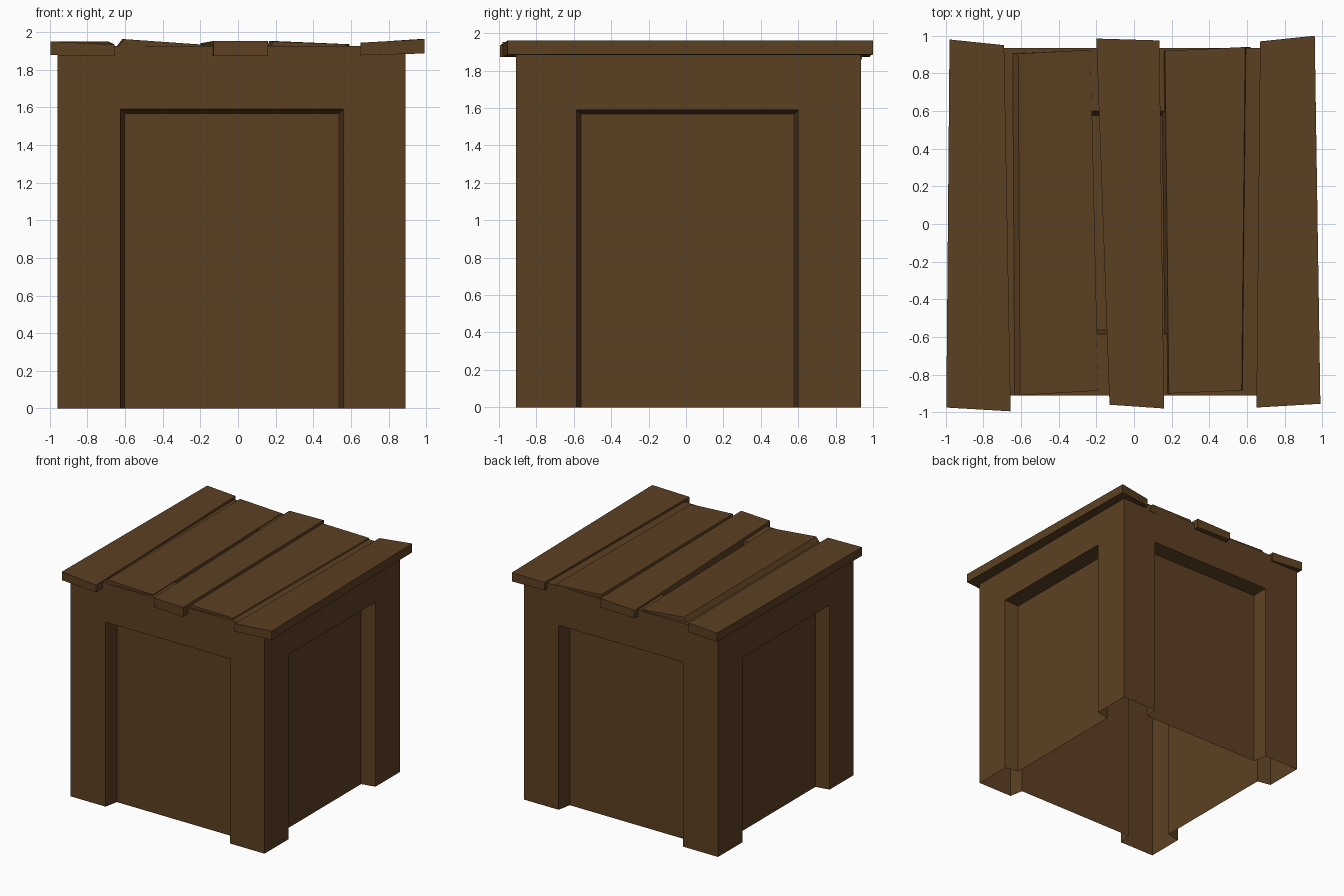
import bpy
import bmesh

if "Cube" in bpy.data.objects:
    bpy.data.objects.remove(bpy.data.objects["Cube"])

wood = bpy.data.materials.new("dark_brown_wood")
wood.diffuse_color = (0.107, 0.051, 0.016, 1)
wood.use_nodes = True
wood.node_tree.nodes["Principled BSDF"].inputs["Base Color"].default_value = wood.diffuse_color

X0, X1, Y0, Y1, H = -0.96, 0.89, -0.91, 0.935, 1.925   # body bounds
AX, AY, AZ = (-0.625, 0.56), (-0.585, 0.60), 1.59      # recess bounds
DRAFT, DEPTH = 0.023, 0.12                             # recess taper and depth


def add_object(name, bm):
    bmesh.ops.remove_doubles(bm, verts=bm.verts, dist=1e-5)
    bmesh.ops.recalc_face_normals(bm, faces=bm.faces)
    mesh = bpy.data.meshes.new(name)
    bm.to_mesh(mesh)
    bm.free()
    mesh.materials.append(wood)
    obj = bpy.data.objects.new(name, mesh)
    bpy.context.collection.objects.link(obj)
    return obj


def add_ring(bm, outer, inner, closed):
    """Bridge two outlines of four points with quads."""
    for i in range(4 if closed else 3):
        j = (i + 1) % 4
        bm.faces.new([bm.verts.new(p) for p in (outer[i], outer[j], inner[j], inner[i])])


def add_wall(bm, place, u, a, v, b, closed=False):
    """Frame, tapered recess and sunken panel; place(u, v, depth) gives a 3D point."""
    def outline(us, vs, depth):
        return [place(s, t, depth) for s, t in
                ((us[0], vs[0]), (us[0], vs[1]), (us[1], vs[1]), (us[1], vs[0]))]
    low = b[0] + DRAFT if closed else b[0]
    rim = outline(a, b, 0)
    panel = outline((a[0] + DRAFT, a[1] - DRAFT), (low, b[1] - DRAFT), DEPTH)
    add_ring(bm, outline(u, v, 0), rim, closed)
    add_ring(bm, rim, panel, closed)
    bm.faces.new([bm.verts.new(p) for p in panel])


# Hollow body, open underneath: four walls and a top, each with a sunken panel
bm = bmesh.new()
for y, s in ((Y0, 1), (Y1, -1)):
    add_wall(bm, lambda u, v, d: (u, y + s * d, v), (X0, X1), AX, (0, H), (0, AZ))
for x, s in ((X0, 1), (X1, -1)):
    add_wall(bm, lambda u, v, d: (x + s * d, u, v), (Y0, Y1), AY, (0, H), (0, AZ))
add_wall(bm, lambda u, v, d: (u, v, H - d), (X0, X1), AX, (Y0, Y1), AY, True)
add_object("crate_body", bm)


def add_plank(name, corners, bottom, flare=(0, 0)):
    """Corners (x, y, top z): back left, back right, front right, front left."""
    bm = bmesh.new()
    top = [bm.verts.new(c) for c in corners]
    base = [bm.verts.new((c[0] + flare[i in (1, 2)], c[1], bottom[i in (1, 2)]))
            for i, c in enumerate(corners)]
    bm.faces.new(top)
    bm.faces.new(base)
    for i in range(4):
        j = (i + 1) % 4
        bm.faces.new((top[i], top[j], base[j], base[i]))
    add_object(name, bm)


# Crooked lid planks, left to right
add_plank("lid_plank_left",
          [(-0.98, 0.98, 1.95), (-0.69, 0.95, 1.95), (-0.655, -0.995, 1.933), (-0.997, -0.975, 1.95)],
          (1.877, 1.872))
add_plank("lid_plank_inner_left",
          [(-0.615, 0.905, 1.962), (-0.23, 0.925, 1.933), (-0.19, -0.885, 1.933), (-0.605, -0.91, 1.962)],
          (1.885, 1.86), (-0.06, -0.02))
add_plank("lid_plank_middle",
          [(-0.2, 0.985, 1.94), (0.135, 0.975, 1.952), (0.16, -0.98, 1.952), (-0.13, -0.96, 1.952)],
          (1.872, 1.872))
add_plank("lid_plank_inner_right",
          [(0.165, 0.92, 1.953), (0.59, 0.94, 1.935), (0.572, -0.885, 1.935), (0.185, -0.9, 1.95)],
          (1.87, 1.86), (-0.02, 0.03))
add_plank("lid_plank_right",
          [(0.67, 0.97, 1.943), (0.96, 1.0, 1.962), (0.99, -0.955, 1.962), (0.65, -0.975, 1.943)],
          (1.876, 1.886))
